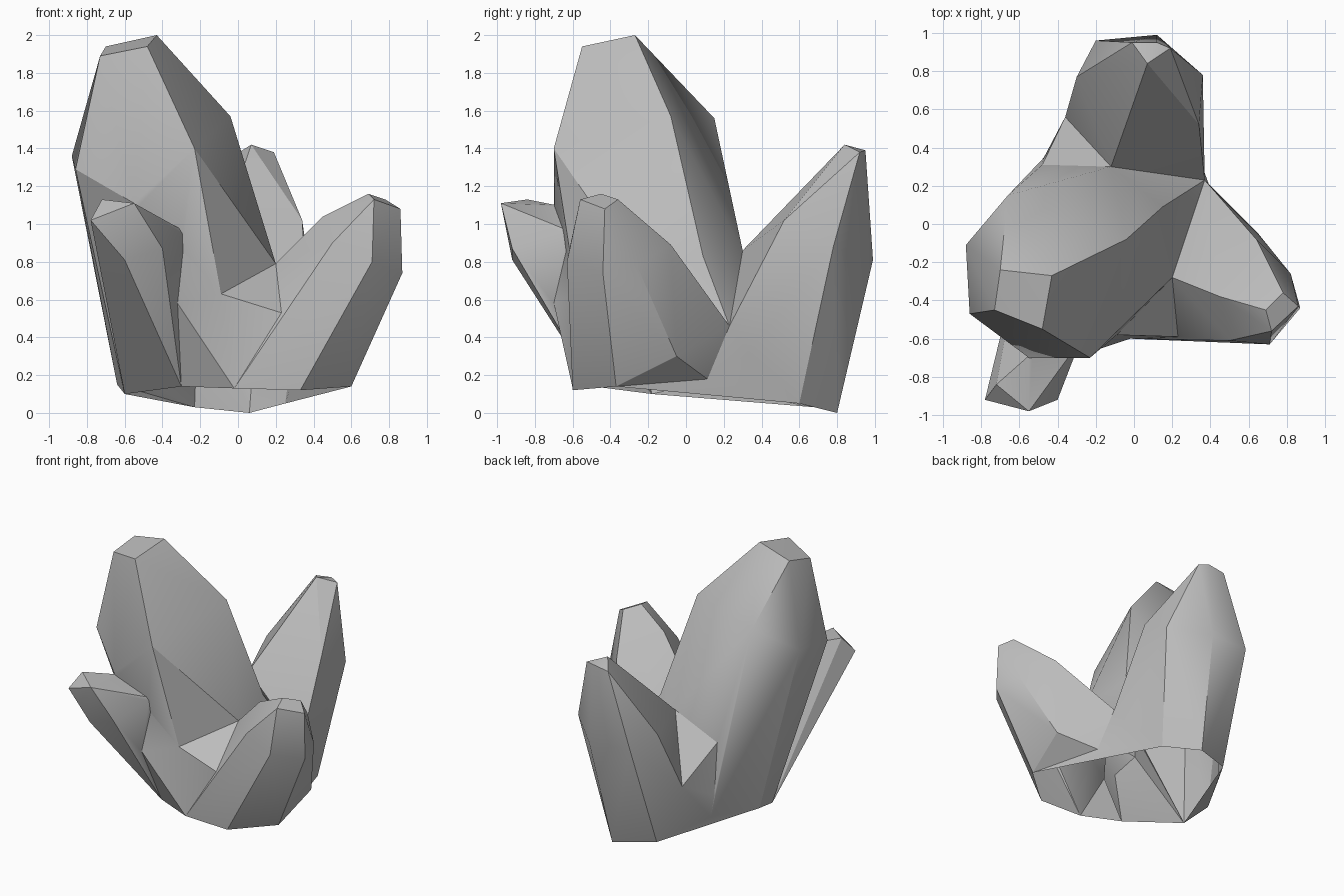
import bpy
import bmesh
from math import radians

default_cube = bpy.data.objects.get("Cube")
if default_cube:
    bpy.data.objects.remove(default_cube, do_unlink=True)

# One plain stone colour
stone = bpy.data.materials.new("grey_stone")
stone.use_nodes = True
grey = (0.5, 0.5, 0.5, 1)
stone.diffuse_color = grey
stone.node_tree.nodes["Principled BSDF"].inputs["Base Color"].default_value = grey


def crystal(name, *rings):
    """Wrap faceted planes around the corner rings of one crystal."""
    bm = bmesh.new()
    for ring in rings:
        for corner in ring:
            bm.verts.new(corner)
    bmesh.ops.convex_hull(bm, input=bm.verts[:])
    loose = [v for v in bm.verts if not v.link_faces]
    bmesh.ops.delete(bm, geom=loose, context="VERTS")
    bmesh.ops.recalc_face_normals(bm, faces=bm.faces[:])
    mesh = bpy.data.meshes.new(name)
    bm.to_mesh(mesh)
    bm.free()
    mesh.materials.append(stone)
    obj = bpy.data.objects.new(name, mesh)
    bpy.context.collection.objects.link(obj)
    return obj


def merge(name, body, others):
    """Unite the crystals into one shell and open its underside."""
    for other in others:
        union = body.modifiers.new(other.name, "BOOLEAN")
        union.operation = "UNION"
        union.solver = "EXACT"
        union.object = other
    depsgraph = bpy.context.evaluated_depsgraph_get()
    mesh = bpy.data.meshes.new_from_object(body.evaluated_get(depsgraph))
    body.modifiers.clear()
    for other in others:
        bpy.data.objects.remove(other, do_unlink=True)

    bm = bmesh.new()
    bm.from_mesh(mesh)
    bm.normal_update()
    underside = [f for f in bm.faces
                 if f.normal.z < -.9 and f.calc_center_median().z < .2]
    bmesh.ops.delete(bm, geom=underside, context="FACES")
    bmesh.ops.dissolve_limit(bm, angle_limit=radians(2),
                             verts=bm.verts[:], edges=bm.edges[:])
    bm.to_mesh(mesh)
    bm.free()
    mesh.shade_smooth()
    mesh.set_sharp_from_angle(angle=radians(28))
    body.data = mesh
    body.name = mesh.name = name


# Valleys where neighbouring crystals meet
front_valley = (-.09, -.58, .63)
right_valley = (.2, -.28, .79)
ridge_end = (.15, .09, .83)
side_valley = (.37, .23, .46)
back_valley = (-.12, .3, .86)
rear_notch = (-.36, .56, .44)
front_notch = (-.28, -.61, .96)
front_crease = (-.32, -.7, .58)
front_fold = (.23, -.59, .53)
flank = (-.48, .31, .71)

# Shared corners of the underside
foot_front = (-.02, -.6, .13)
foot_front_left = (.33, -.6, .12)
foot_left = (.6, -.37, .14)
foot_side = (.33, .18, .13)
foot_back_left = (.25, .6, .05)
foot_back = (.06, .8, 0)
foot_back_right = (-.23, .68, .03)
foot_rear = (-.46, .36, .16)
foot_flank = (-.64, .03, .15)
foot_right = (-.6, -.18, .1)
foot_front_right = (-.3, -.49, .14)

# Joined base that fills the gaps between the crystals
base = crystal(
    "base",
    [front_valley, right_valley, ridge_end, back_valley, flank],
    [side_valley, rear_notch, front_fold],
    [foot_front, foot_front_left, foot_left, foot_side, foot_back_left, foot_back],
    [foot_back_right, foot_rear, foot_flank, foot_right, foot_front_right],
)

# Sloping web between the main and front crystals
web = crystal(
    "front_web",
    [front_notch, front_valley, front_crease, flank],
    [foot_front, foot_front_right, foot_right],
)

# Tallest crystal: cut tip, wide shoulder, then the valleys and feet
main = crystal(
    "main_crystal",
    [(-.7, -.24, 1.94), (-.43, -.27, 2), (-.48, -.55, 1.94), (-.73, -.45, 1.89)],
    [(-.23, -.7, 1.4), (-.04, -.08, 1.57), (-.66, .15, 1.56),
     (-.88, -.11, 1.36), (-.86, -.47, 1.29), (-.55, -.7, 1.11)],
    [front_notch, front_valley, right_valley, ridge_end, back_valley, flank],
    [foot_right, foot_flank, foot_rear],
)

# Small crystal leaning forward
front = crystal(
    "front_crystal",
    [(-.78, -.92, 1.02), (-.72, -.84, 1.13), (-.55, -.98, 1.11)],
    [(-.4, -.92, .87), (-.6, -.92, .81), (-.55, -.69, 1.1), front_notch],
    [front_crease, foot_front_right, foot_right],
)

# Crystal leaning to the left side
left = crystal(
    "left_crystal",
    [(.69, -.45, 1.16), (.72, -.56, 1.13), (.78, -.36, 1.13), (.86, -.43, 1.08)],
    [(.45, -.38, 1.04), (.5, -.61, .9), (.71, -.63, .8),
     (.87, -.44, .74), (.82, -.26, .78), (.64, -.08, .89)],
    [right_valley, side_valley, front_fold],
    [foot_front, foot_front_left, foot_left, (.65, -.05, .3), foot_side],
)

# Crystal leaning backward
back = crystal(
    "back_crystal",
    [(.07, .84, 1.42), (.19, .92, 1.38), (.12, .95, 1.39), (-.01, .95, 1.37)],
    [(.34, .52, 1.02), (.36, .78, .88), (.12, .99, .81),
     (-.2, .96, .83), (-.3, .77, .9)],
    [back_valley, side_valley, rear_notch],
    [foot_side, foot_back_left, foot_back, foot_back_right],
)

merge("crystal_cluster", base, [web, main, front, left, back])
